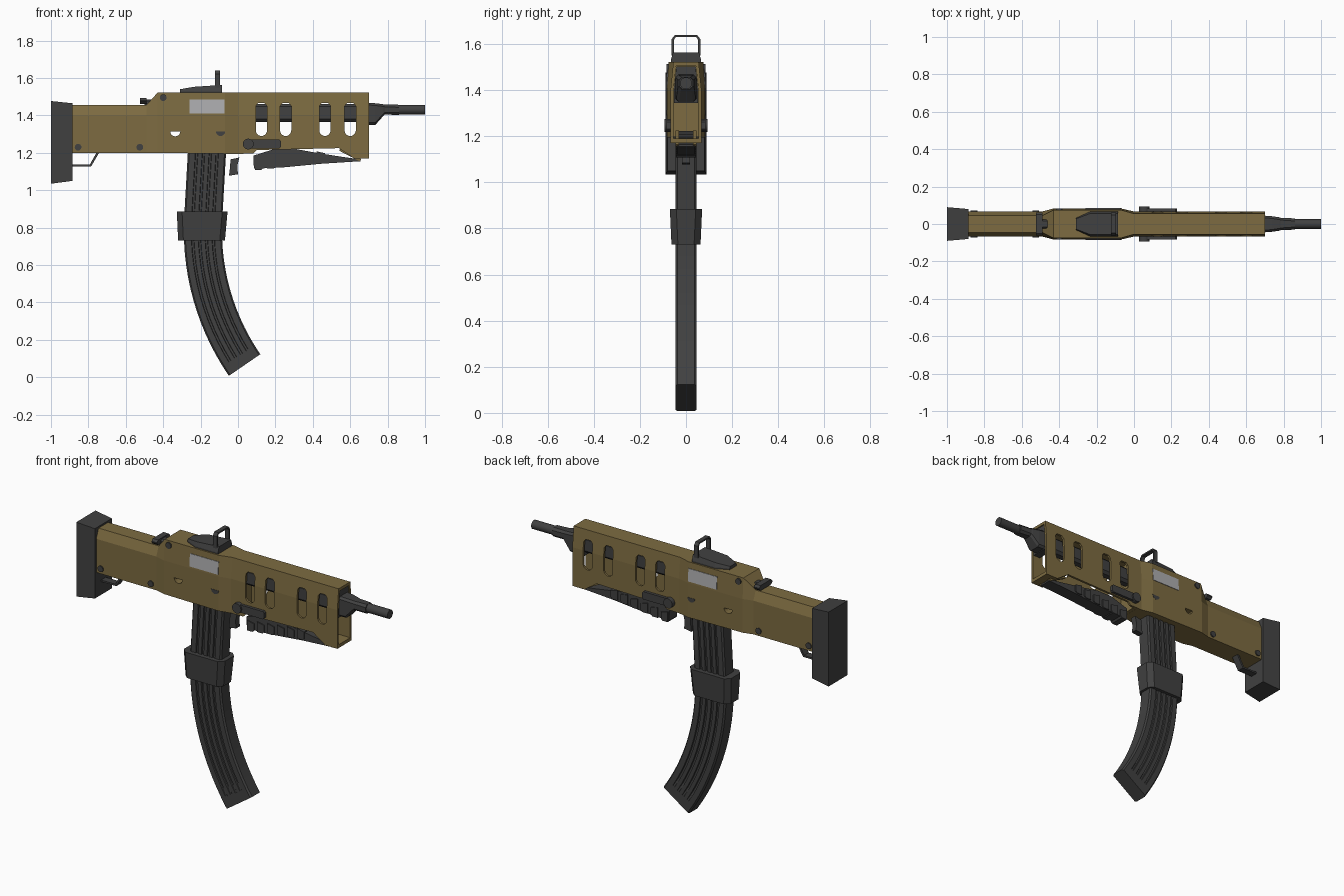
import bpy, bmesh, math
from mathutils import Matrix

if "Cube" in bpy.data.objects:
    bpy.data.objects.remove(bpy.data.objects["Cube"])


def material(name, rgb):
    m = bpy.data.materials.new(name)
    m.diffuse_color = (*rgb, 1)
    m.use_nodes = True
    m.node_tree.nodes["Principled BSDF"].inputs["Base Color"].default_value = m.diffuse_color
    return m


TAN = material("olive_tan", (0.205, 0.148, 0.053))
DARK = material("dark_grey", (0.052, 0.052, 0.052))
LIGHT = material("light_grey", (0.42, 0.42, 0.43))


def finish(name, bm, mat, smooth=False):
    bmesh.ops.recalc_face_normals(bm, faces=bm.faces[:])
    me = bpy.data.meshes.new(name)
    bm.to_mesh(me)
    bm.free()
    ob = bpy.data.objects.new(name, me)
    bpy.context.collection.objects.link(ob)
    if mat:
        me.materials.append(mat)
    if smooth:
        bpy.ops.object.select_all(action='DESELECT')
        ob.select_set(True)
        bpy.context.view_layer.objects.active = ob
        bpy.ops.object.shade_smooth_by_angle(angle=math.radians(30))
    return ob


def loft(name, rings, mat, smooth=False):
    """Skin a list of equal-length rings and cap both ends."""
    bm = bmesh.new()
    vs = [[bm.verts.new(p) for p in r] for r in rings]
    n = len(rings[0])
    for a, b in zip(vs, vs[1:]):
        for i in range(n):
            j = (i + 1) % n
            bm.faces.new((a[i], a[j], b[j], b[i]))
    bm.faces.new(vs[0])
    bm.faces.new(vs[-1])
    return finish(name, bm, mat, smooth)


def prism_y(name, pts, y0, y1, mat):
    """Extrude an x-z outline along y."""
    return loft(name, [[(x, y, z) for x, z in pts] for y in (y0, y1)], mat)


def prism_x(name, pts, x0, x1, mat):
    """Extrude a y-z outline along x."""
    return loft(name, [[(x, y, z) for y, z in pts] for x in (x0, x1)], mat)


def cyl(name, centre, r, length, axis, mat, seg=20):
    bm = bmesh.new()
    rot = Matrix.Rotation(math.pi / 2, 4, 'X' if axis == 'y' else 'Y')
    bmesh.ops.create_cone(bm, cap_ends=True, segments=seg, radius1=r, radius2=r,
                          depth=length, matrix=Matrix.Translation(centre) @ rot)
    return finish(name, bm, mat, True)


def section(x, wt, wm, zt, zb, zc=1.40):
    """Body cross-section with sloped shoulders above the crease."""
    return [(x, -wm, zb), (x, -wm, zc), (x, -wt, zt), (x, wt, zt), (x, wm, zc), (x, wm, zb)]


def chamfered(a0, a1, b0, b1, c):
    return [(a0 + c, b0), (a1 - c, b0), (a1, b0 + c), (a1, b1 - c),
            (a1 - c, b1), (a0 + c, b1), (a0, b1 - c), (a0, b0 + c)]


def oct_ring(x, hw, z0, z1, c):
    return [(x, y, z) for y, z in chamfered(-hw, hw, z0, z1, c)]


def cut(ob, cutters):
    for c in cutters:
        c.hide_render = True
        m = ob.modifiers.new("cut", 'BOOLEAN')
        m.operation, m.solver, m.object = 'DIFFERENCE', 'EXACT', c
    dg = bpy.context.evaluated_depsgraph_get()
    me = bpy.data.meshes.new_from_object(ob.evaluated_get(dg))
    ob.modifiers.clear()
    ob.data = me
    for c in cutters:
        bpy.data.objects.remove(c)


def half_disc(cx, zt, r):
    return [(cx + r * math.cos(a), zt - r * math.sin(a))
            for a in [math.pi * i / 10 for i in range(11)]]


# Stock and receiver in one body, with a through hole
body = loft("stock_and_receiver", [
    section(-0.90, .045, .067, 1.455, 1.20), section(-0.49, .045, .067, 1.455, 1.20),
    section(-0.43, .075, .083, 1.522, 1.20), section(-0.07, .075, .083, 1.522, 1.195),
    section(0.0, .055, .067, 1.522, 1.195), section(0.03, .055, .067, 1.522, 1.195)], TAN)
cut(body, [prism_y("hole_cutter", half_disc(-.335, 1.315, .027), -.2, .2, None)])

# Hollow handguard with four slots and an open underside
guard = loft("handguard", [section(x, .055, .067, 1.522, 1.17) for x in (0.03, 0.70)], TAN)
cutters = [loft("inner_cutter", [section(x, .043, .054, 1.505, 1.19) for x in (0.05, 0.8)], None)]
for cx in (.125, .255, .465, .60):
    slot = half_disc(cx, 1.32, .03) + [(cx - .03, 1.45), (cx - .017, 1.466),
                                       (cx + .017, 1.466), (cx + .03, 1.45)]
    cutters.append(prism_y("slot_cutter", slot, -.2, .2, None))
cutters.append(prism_y("underside_cutter", [(0, 1.1), (0, 1.196), (.08, 1.196), (.10, 1.215),
                                            (.54, 1.225), (.62, 1.17), (.66, 1.1)], -.2, .2, None))
cut(guard, cutters)

# Butt pad
loft("butt_pad", [[(-1.0, y, z) for y, z in ((-.09, 1.035), (.09, 1.035), (.09, 1.477), (-.09, 1.477))],
                  [(-.885, y, z) for y, z in ((-.08, 1.05), (.08, 1.05), (.08, 1.465), (-.08, 1.465))]], DARK)

# Sling loop under the stock
prism_y("sling_loop", [(-.74, 1.205), (-.785, 1.128), (-.89, 1.128), (-.89, 1.138),
                       (-.792, 1.138), (-.754, 1.205)], -.022, .022, DARK)

# Cross pins
for i, (x, z, h) in enumerate(((-.40, 1.495, .084), (-.855, 1.23, .073), (-.525, 1.23, .073))):
    cyl(f"pin_{i}", (x, 0, z), .018, 2 * h, 'y', DARK, 16)

# Side details on both sides: port plate, dark recess, lever and knob
for s, tag in ((-1, "near"), (1, "far")):
    def face(z, o):
        return s * (.083 - (z - 1.4) * .0656 + o)
    prism_x(f"port_plate_{tag}", [(face(1.41, .003), 1.41), (face(1.485, .003), 1.485),
                                  (face(1.485, -.004), 1.485), (face(1.41, -.004), 1.41)],
            -.26, -.072, LIGHT)
    prism_y(f"recess_{tag}", half_disc(-.093, 1.315, .025), s * .078, s * .0845, DARK)
    prism_y(f"side_lever_{tag}", chamfered(.05, .23, 1.224, 1.27, .008), s * .06, s * .084, DARK)
    cyl(f"lever_knob_{tag}", (.055, s * .077, 1.247), .029, .032, 'y', DARK)

# Charging handle
prism_x("charging_handle", chamfered(-.062, .062, 1.462, 1.492, .012), -.525, -.49, DARK)
prism_x("charging_post", chamfered(-.025, .025, 1.44, 1.485, .008), -.50, -.462, DARK)

# Sight base and its thin frame
loft("sight_base", [[(x, -w, 1.515), (x, w, 1.515), (x, w, 1.53), (x, w * .85, z), (x, -w * .85, z), (x, -w, 1.53)]
                    for x, w, z in ((-.31, .032, 1.54), (-.235, .066, 1.553), (-.085, .066, 1.563))], DARK)
frame_out = [(-.062, 1.55), (-.062, 1.622), (-.048, 1.64), (.048, 1.64), (.062, 1.622), (.062, 1.55)]
frame_in = [(.053, 1.55), (.053, 1.618), (.044, 1.631), (-.044, 1.631), (-.053, 1.618), (-.053, 1.55)]
prism_x("sight_frame", frame_out + frame_in, -.122, -.096, DARK)

# Barrel, inner shroud, bulkhead and front block
cyl("barrel", (.85, 0, 1.43), .026, .30, 'x', DARK)
loft("barrel_shroud", [oct_ring(x, .032, 1.365, 1.462, .015) for x in (.02, .70)], DARK)
loft("bulkhead", [section(x, .042, .053, 1.503, 1.345) for x in (.65, .695)], DARK)
loft("front_block", [oct_ring(x, w, a, b, c) for x, w, a, b, c in (
    (.69, .045, 1.35, 1.468, .012), (.735, .042, 1.35, 1.465, .012), (.775, .036, 1.395, 1.46, .012),
    (.785, .033, 1.405, 1.458, .012), (.86, .03, 1.402, 1.457, .014))], DARK)

# Ribbed foregrip under the handguard
prism_y("foregrip", [(.082, 1.185), (.085, 1.115), (.24, 1.122), (.45, 1.142), (.655, 1.155),
                     (.655, 1.165), (.58, 1.175), (.42, 1.20), (.30, 1.222), (.20, 1.222)], -.038, .038, DARK)
for i in range(6):
    x = .09 + .066 * i
    z = 1.108 + .008 * i
    prism_y(f"grip_rib_{i}", [(x, z), (x + .035, z), (x + .045, z + .01), (x + .045, z + .05),
                              (x, z + .06)], -.044, .044, DARK)
for s in (-1, 1):
    prism_y("grip_rail", [(.55, 1.225), (.66, 1.165), (.65, 1.155), (.54, 1.212)],
            s * .03, s * .045, TAN)

# Trigger-like release catch
prism_y("release_catch", [(-.04, 1.165), (.007, 1.175), (-.004, 1.13), (0, 1.085), (-.048, 1.078),
                          (-.043, 1.12)], -.018, .018, DARK)

# Curved magazine: grooved cross-section swept along a straight then an arc
stations = [(-.165, 1.22, -3.0)]
R, N = 1.268, 14
a0, a1 = math.radians(-3), math.radians(34.5)
for i in range(N + 1):
    a = a0 + (a1 - a0) * i / N
    stations.append((-.186 + R * (math.cos(a0) - math.cos(a)),
                     .85 - R * (math.sin(a) - math.sin(a0)), math.degrees(a)))
prof = [(-1, .036), (-.92, .045)]
for u in (-.56, -.2, .16, .52):
    prof += [(u - .05, .045), (u - .03, .037), (u + .07, .037), (u + .09, .045)]
prof += [(.92, .045), (1, .036)]


def mag_ring(st, grooved):
    x, z, deg = st
    c, s = math.cos(math.radians(deg)), math.sin(math.radians(deg))
    row = [(u * .102, h if grooved or abs(u) == 1 else .045) for u, h in prof]
    half = [(x + u * c, -h, z + u * s) for u, h in row]
    return half + [(px, -py, pz) for px, py, pz in reversed(half)]


rings = [mag_ring(st, True) for st in stations[:-2]]
rings += [mag_ring(st, False) for st in stations[-2:]]
loft("magazine", rings, DARK)

# Band around the magazine
band = [[(x, y, z) for x, y in chamfered(l, r, -w, w, .028)]
        for l, r, w, z in ((-.320, -.070, .063, .73), (-.327, -.056, .070, .885))]
loft("magazine_band", band, DARK)
